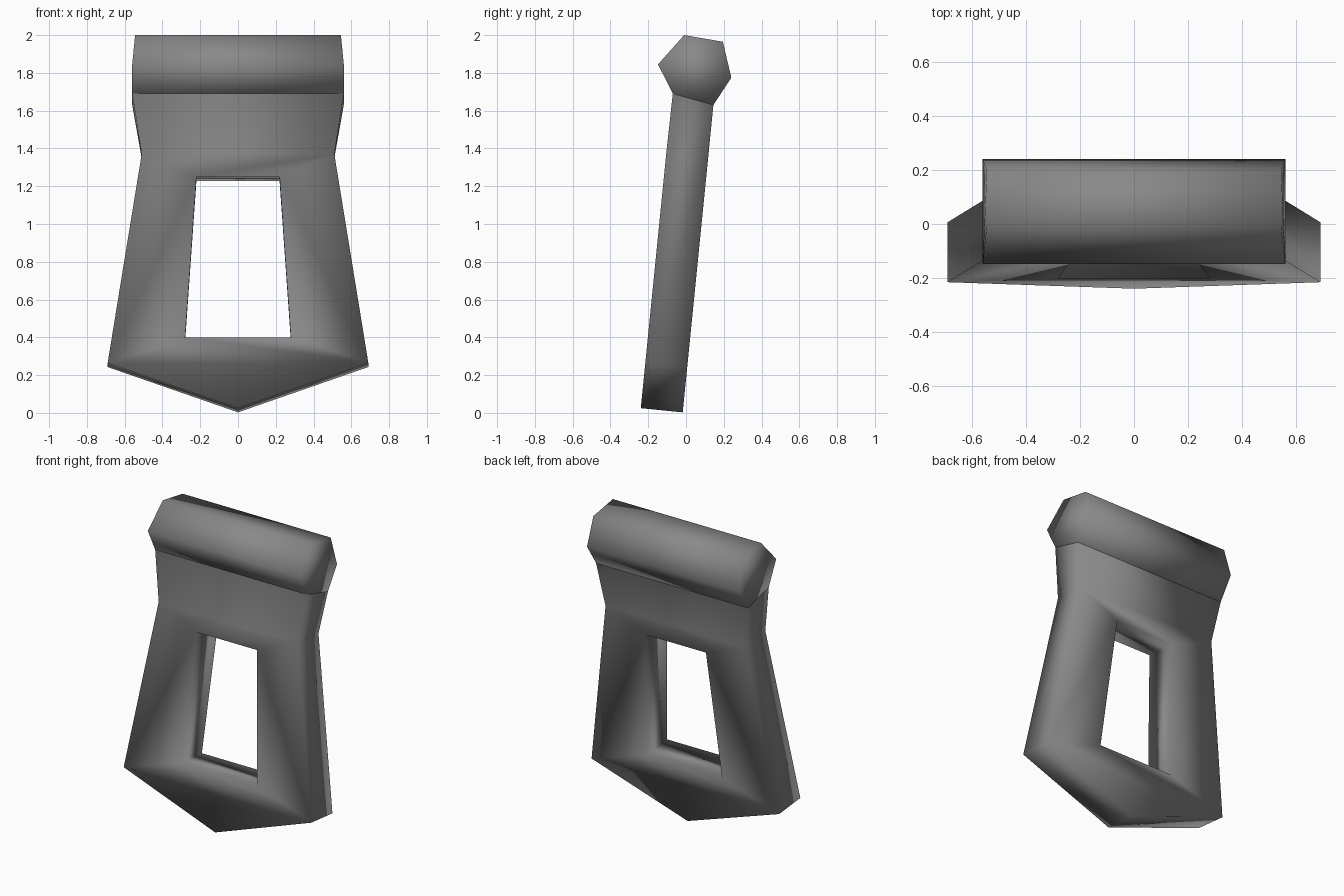
import bpy
import bmesh

cube = bpy.data.objects.get("Cube")
if cube:
    bpy.data.objects.remove(cube, do_unlink=True)

# Single grey colour
grey = bpy.data.materials.new("grey")
grey.use_nodes = True
colour = (0.25, 0.25, 0.25, 1)
grey.diffuse_color = colour
grey.node_tree.nodes["Principled BSDF"].inputs["Base Color"].default_value = colour


def finish(bm, name):
    bmesh.ops.recalc_face_normals(bm, faces=bm.faces)
    for face in bm.faces:
        face.smooth = True
    mesh = bpy.data.meshes.new(name)
    bm.to_mesh(mesh)
    bm.free()
    mesh.materials.append(grey)
    obj = bpy.data.objects.new(name, mesh)
    bpy.context.collection.objects.link(obj)
    return obj


# Leaning plate: half outline as (x, z), mirrored for the other side
LEAN = 0.1
THICK = 0.222
bm = bmesh.new()
points = {"tip": (0, 0.025), "corner": (0.69, 0.265), "neck": (0.51, 1.37),
          "top": (0.56, 1.69), "low": (0.28, 0.4), "high": (0.22, 1.25)}
layers = []
for depth in (0, 1):
    layer = {}
    for key, (x, z) in points.items():
        for side in (-1, 1):
            if key == "tip" and side == 1:
                layer[key, 1] = layer[key, -1]
                continue
            y = -0.24 + LEAN * (z - 0.02) + depth * THICK
            drop = depth * THICK * LEAN
            if key == "top":
                y, drop = -0.07 + depth * 0.215, depth * 0.06
            layer[key, side] = bm.verts.new((x * side, y, z - drop))
    layers.append(layer)

# Front and back panels framing the opening
for layer in layers:
    bm.faces.new([layer["tip", 1], layer["corner", 1], layer["low", 1],
                  layer["low", -1], layer["corner", -1]])
    for lower, upper in (("neck", "top"), ("high", "neck")):
        bm.faces.new([layer[lower, -1], layer[lower, 1],
                      layer[upper, 1], layer[upper, -1]])
    for side in (-1, 1):
        bm.faces.new([layer[k, side] for k in ("corner", "neck", "high", "low")])

# Outer rim and opening walls
front, back = layers


def wall(a, b):
    bm.faces.new([front[a], front[b], back[b], back[a]])


for side in (-1, 1):
    for a, b in (("tip", "corner"), ("corner", "neck"), ("neck", "top"), ("low", "high")):
        wall((a, side), (b, side))
for key in ("low", "high"):
    wall((key, -1), (key, 1))

# Crisp back rim and opening, soft front rim
back_verts = set(back.values())
hole_verts = {layer[k, s] for layer in layers for k in ("low", "high") for s in (-1, 1)}
for edge in bm.edges:
    walls = edge.calc_face_angle(0) > 0.6
    ends = set(edge.verts)
    if walls and (ends <= back_verts or ends <= hole_verts):
        edge.smooth = False
finish(bm, "plate")

# Six-sided top roller with slightly narrowed upper edges, (half width, y, z)
profile = [(0.56, -0.07, 1.69), (0.56, -0.148, 1.845), (0.545, -0.01, 2.0),
           (0.545, 0.195, 1.965), (0.56, 0.24, 1.775), (0.56, 0.145, 1.63)]
bm = bmesh.new()
ends = [[bm.verts.new((s * x, y, z)) for x, y, z in profile] for s in (-1, 1)]
for ring in ends:
    bm.faces.new(ring)
for i in range(len(profile)):
    j = (i + 1) % len(profile)
    bm.faces.new([ends[0][i], ends[0][j], ends[1][j], ends[1][i]])
finish(bm, "top_roller")
